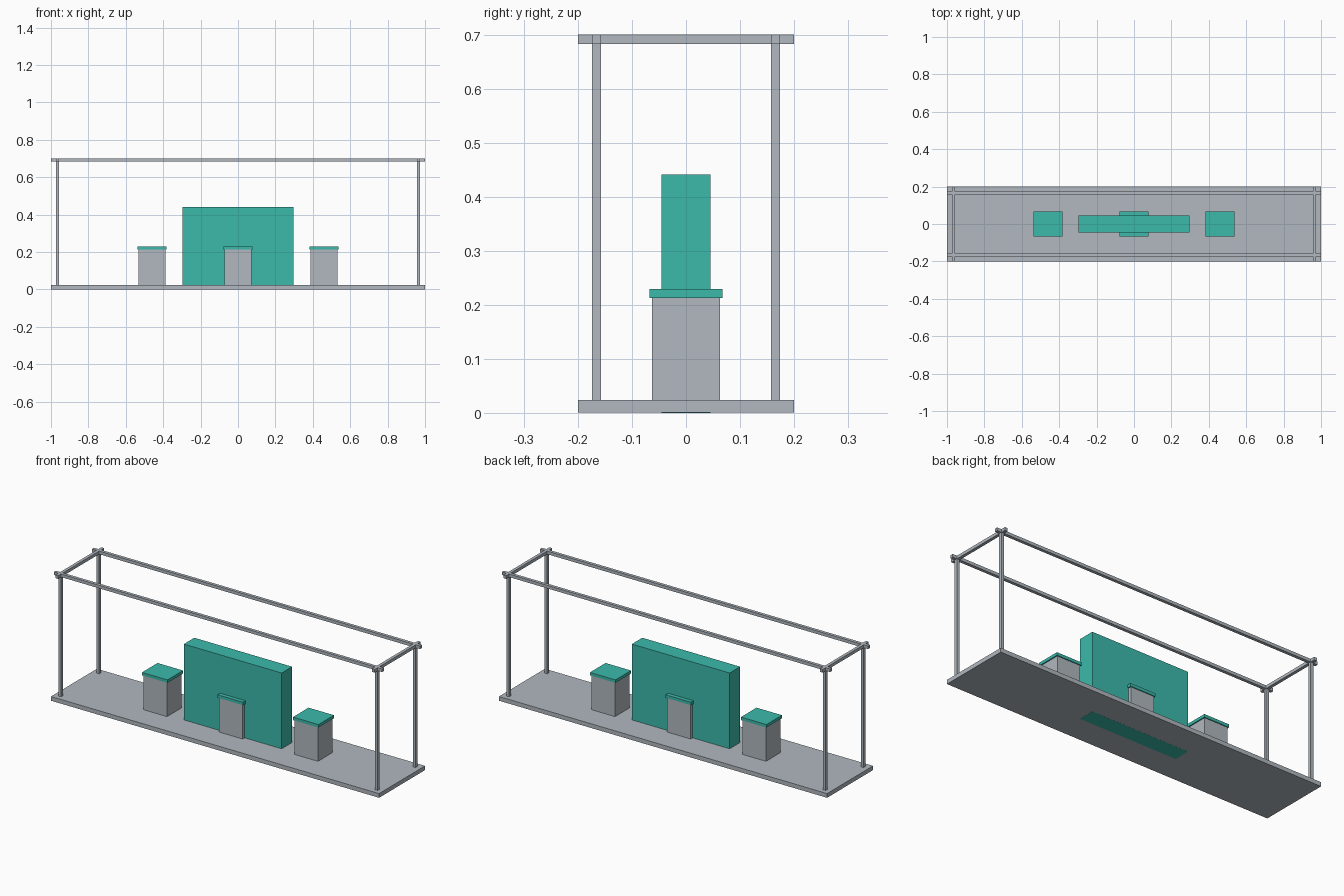
import bpy

if "Cube" in bpy.data.objects:
    bpy.data.objects.remove(bpy.data.objects["Cube"])


def material(name, rgb):
    m = bpy.data.materials.new(name)
    m.diffuse_color = (*rgb, 1)
    m.use_nodes = True
    m.node_tree.nodes["Principled BSDF"].inputs["Base Color"].default_value = m.diffuse_color
    return m


GREY = material("light_grey", (0.44, 0.48, 0.52))
TEAL = material("teal", (0.045, 0.49, 0.41))


def box(name, x, y, z, mat):
    """Box from (min, max) ranges on each axis."""
    bpy.ops.mesh.primitive_cube_add(
        size=1, location=[(a + b) / 2 for a, b in (x, y, z)])
    ob = bpy.context.object
    ob.name = name
    ob.scale = [b - a for a, b in (x, y, z)]
    bpy.ops.object.transform_apply(location=False, rotation=False, scale=True)
    ob.data.materials.append(mat)
    return ob


def around(c, half):
    return (c - half, c + half)


BASE_TOP, TOP = 0.0235, 0.70
BAR = 0.0085            # half thickness of frame bars
PX, PY = 0.965, 0.1655  # post positions

# Floor plate (a hair above the panel's underside, which shows through it)
box("floor_plate", (-1, 1), (-0.2, 0.2), (0.0003, BASE_TOP), GREY)

# Frame: corner posts and crossing top rails
for sx in (-1, 1):
    for sy in (-1, 1):
        box("corner_post", around(sx * PX, BAR), around(sy * PY, BAR),
            (BASE_TOP, TOP - 2 * BAR), GREY)
    box("end_rail", around(sx * PX, BAR), (-0.2, 0.2), (TOP - 2 * BAR, TOP), GREY)
for sy in (-1, 1):
    box("long_rail", (-1, 1), around(sy * PY, BAR), (TOP - 2 * BAR, TOP), GREY)

# Central display panel
box("display_panel", (-0.298, 0.298), (-0.0455, 0.0455), (0, 0.441), TEAL)

# Counters with overhanging tops
for cx in (-0.46, 0, 0.46):
    box("counter", around(cx, 0.0715), (-0.0625, 0.0625), (BASE_TOP, 0.213), GREY)
    box("counter_top", around(cx, 0.0775), (-0.0677, 0.0677), (0.213, 0.2295), TEAL)
